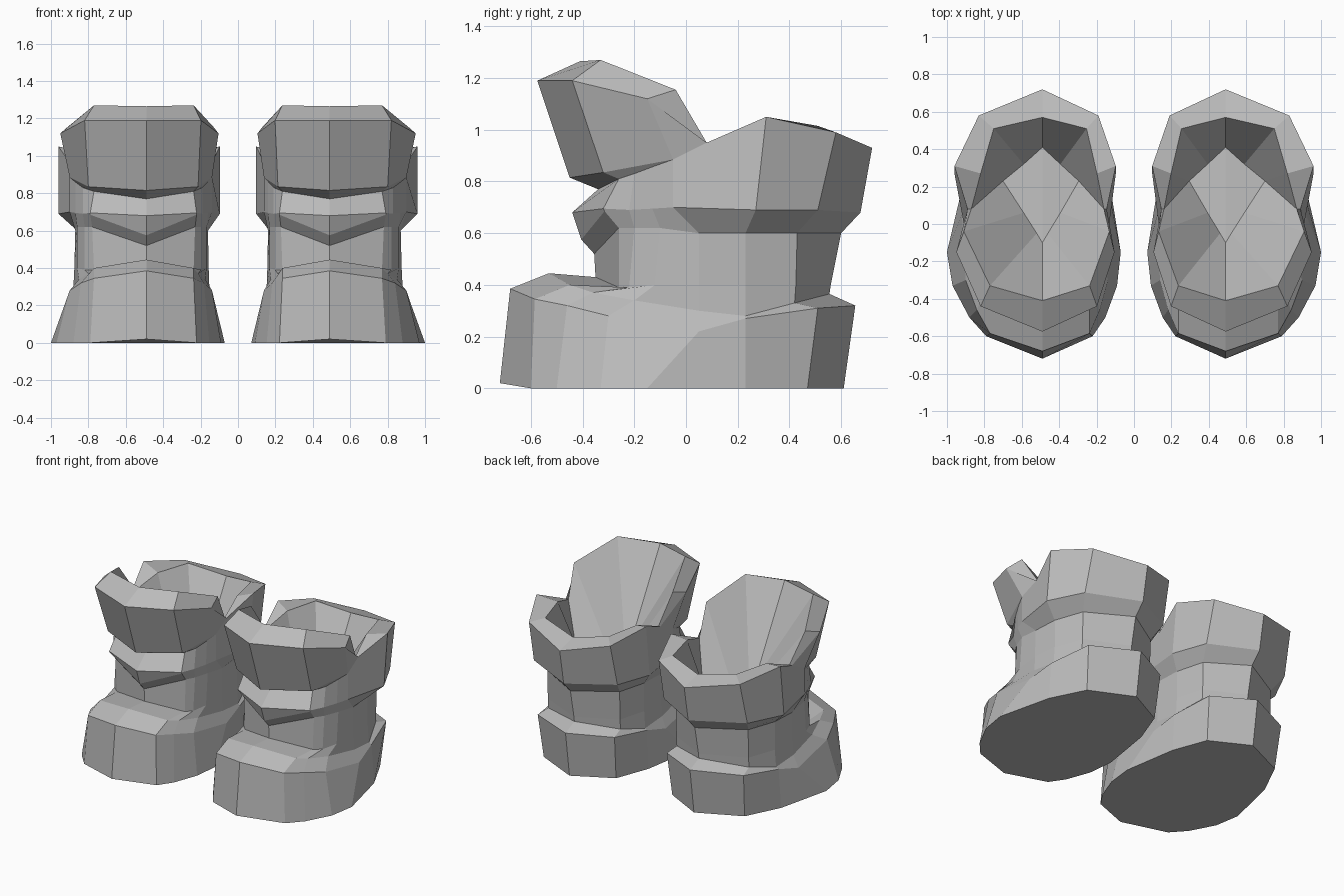
import bpy
import bmesh

if "Cube" in bpy.data.objects:
    bpy.data.objects.remove(bpy.data.objects["Cube"], do_unlink=True)

gray = bpy.data.materials.new("plain_gray")
gray.use_nodes = True
gray.diffuse_color = (0.5, 0.5, 0.5, 1)
gray.node_tree.nodes["Principled BSDF"].inputs["Base Color"].default_value = (0.5, 0.5, 0.5, 1)

CENTRE = 0.49  # distance of each boot's ridge from the middle


def strip(lower, upper, skip=()):
    """Quads between two half rings that run from front to back."""
    return [(lower[i], lower[i + 1], upper[i + 1], upper[i])
            for i in range(len(lower) - 1) if i not in skip]


def loft(*rings):
    faces = []
    for lower, upper in zip(rings, rings[1:]):
        faces += strip(lower, upper)
    return faces


def build_part(name, side, faces):
    """Make both halves of a part; the inner half is slightly narrower."""
    bm = bmesh.new()
    cache = {}

    def vertex(point, direction):
        w, y, z = point
        width = w if direction == side else w - 0.35 * w * w
        co = (round(side * CENTRE + direction * width, 4), y, z)
        if co not in cache:
            cache[co] = bm.verts.new(co)
        return cache[co]

    for direction in (1, -1):
        for face in faces:
            verts = list(dict.fromkeys(vertex(p, direction) for p in face))
            if direction < 0:
                verts.reverse()
            if len(verts) > 2 and not bm.faces.get(verts):
                bm.faces.new(verts)
    mesh = bpy.data.meshes.new(name)
    bm.to_mesh(mesh)
    bm.free()
    mesh.materials.append(gray)
    bpy.context.collection.objects.link(bpy.data.objects.new(name, mesh))


# Foot: half rings as (half width, y, z), front centre to back centre
sole = [(0, -.72, .02), (.30, -.6, 0), (.39, -.5, 0), (.48, -.33, 0),
        (.51, -.15, 0), (.42, .23, 0), (.30, .47, 0), (0, .61, 0)]
foot_top = [(0, -.68, .385), (.28, -.585, .345), (.35, -.46, .32), (.41, -.3, .28),
            (.43, .05, .22), (.40, .23, .27), (.32, .51, .31), (0, .655, .32)]
foot_ledge = [(0, -.53, .445), (.28, -.45, .4), (.31, -.36, .37), (.36, -.2, .34),
              (.39, .05, .3), (.38, .23, .28), (.30, .42, .33), (0, .555, .365)]

# Shaft: from the ankle up to the underside of the cuff
ankle = [(0, -.35, .43), (.28, -.26, .39), (.33, -.22, .39), (.37, -.12, .4),
         (.385, .05, .4), (.37, .23, .4), (.30, .425, .4), (0, .56, .4)]
shaft_top = [(0, -.355, .52), (.29, -.26, .62), (.33, -.2, .62), (.37, -.1, .62),
             (.38, .05, .6), (.37, .23, .6), (.30, .43, .6), (0, .6, .6)]

# Cuff: the front fold and the flared back
fold_low = [(0, -.405, .575), (.30, -.315, .685)]
cuff_low = [(0, -.44, .68), (.30, -.32, .695), (.34, -.22, .69), (.38, -.13, .695),
            (.41, -.05, .7), (.47, .27, .69), (.35, .51, .69), (0, .675, .68)]
cuff_top = [(0, -.34, .77), (.28, -.26, .81), (.34, -.2, .83), (.38, -.12, .86),
            (.41, -.05, .885), (.47, .31, 1.05), (.34, .58, .99), (0, .72, .93)]
notch_out = (.40, .08, .95)
notch_in = (.38, .08, .95)
well = (.21, .23, .68)
rim_inner = [notch_in, (.33, .27, 1.02), (.26, .51, 1.015), (0, .57, .97)]
floor_back = [well, well, (.1, .32, .68), (0, .41, .68)]

# Tongue: flared front flap with a hollow back
tongue_low = [(0, -.45, .815), (.31, -.32, .835), cuff_top[4], notch_out]
tongue_edge = [(0, -.575, 1.19), (.33, -.44, 1.19), (.46, -.15, 1.12), notch_out]
tongue_top = [(0, -.41, 1.265), (.28, -.33, 1.27), (.42, -.04, 1.155), notch_in]
floor_front = [(0, -.1, .72), (.03, -.05, .715), (.1, .06, .7), well]

foot = loft(sole, foot_top, foot_ledge, ankle) + [tuple(reversed(sole))]
shaft = loft(ankle, shaft_top)
fold = loft(shaft_top[:2], fold_low, cuff_low[:2])
fold.append((shaft_top[1], shaft_top[2], cuff_low[2], cuff_low[1], fold_low[1]))
cuff = fold + strip(shaft_top[2:], cuff_low[2:]) + strip(cuff_low, cuff_top, skip=(4,))
cuff.append((cuff_low[4], cuff_low[5], cuff_top[5], notch_out, cuff_top[4]))
cuff += loft([notch_out] + cuff_top[5:], rim_inner, floor_back)
tongue = loft(cuff_top[:2], tongue_low[:2])
tongue.append((*cuff_top[1:5], tongue_low[1]))
tongue += loft(tongue_low, tongue_edge, tongue_top, floor_front)
tongue.append((*floor_front, *floor_back[2:]))

for label, side in (("left", 1), ("right", -1)):
    build_part(label + "_foot", side, foot)
    build_part(label + "_shaft", side, shaft)
    build_part(label + "_cuff", side, cuff)
    build_part(label + "_tongue", side, tongue)
